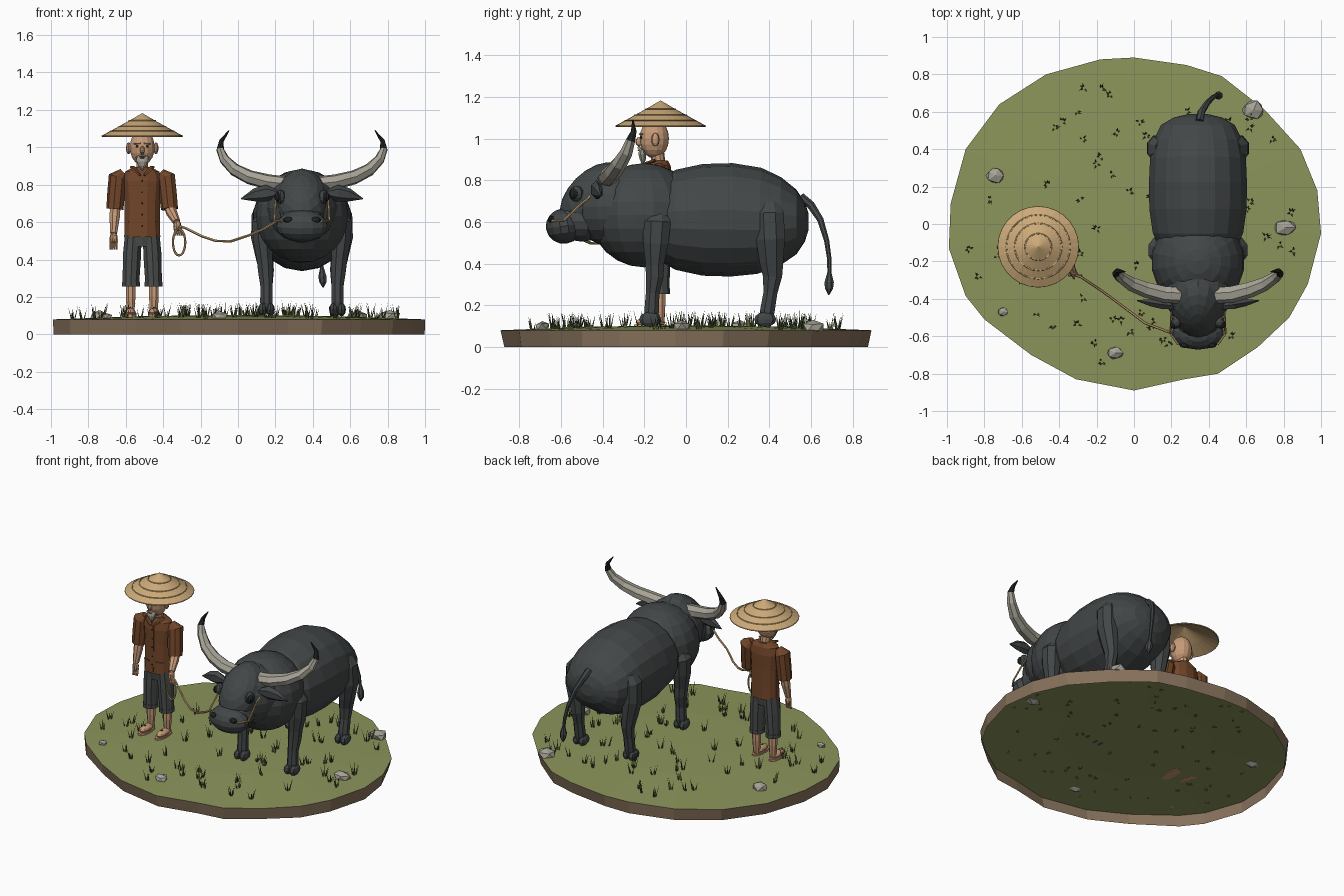
import bpy, bmesh, math, random
from mathutils import Vector, Matrix, Euler

if "Cube" in bpy.data.objects:
    bpy.data.objects.remove(bpy.data.objects["Cube"])

random.seed(4)
COLOURS = {
    "grass": (.26, .30, .105), "blade": (.085, .115, .035), "soil": (.24, .165, .105),
    "hide": (.056, .063, .064), "horn_stone": (.38, .36, .30), "black": (.015, .016, .016),
    "straw": (.60, .40, .19), "shirt": (.165, .06, .022), "skin": (.58, .33, .19),
    "trousers": (.066, .075, .072)}
MATS = {}
for key, c in COLOURS.items():
    MATS[key] = bpy.data.materials.new(key)
    MATS[key].diffuse_color = (*c, 1)


def finish(name, bm, *mats):
    bmesh.ops.recalc_face_normals(bm, faces=bm.faces)
    me = bpy.data.meshes.new(name)
    bm.to_mesh(me)
    bm.free()
    for m in mats:
        me.materials.append(MATS[m])
    ob = bpy.data.objects.new(name, me)
    bpy.context.collection.objects.link(ob)
    return ob


def ball(name, loc, r, mat, rot=(0, 0, 0), segs=12, rings=8):
    bm = bmesh.new()
    m = Matrix.Translation(loc) @ Euler(rot).to_matrix().to_4x4() @ Matrix.Diagonal((*r, 1))
    bmesh.ops.create_uvsphere(bm, u_segments=segs, v_segments=rings, radius=1, matrix=m)
    return finish(name, bm, mat)


def loft(name, rings, mat, sides=8, ref=(1, 0, 0), closed=False, tip=None, tip_from=99):
    """Skin of elliptical rings (x, y, z, radius_a, radius_b) along a path."""
    bm = bmesh.new()
    pts = [Vector(r[:3]) for r in rings]
    n, loops = len(pts), []
    for i, r in enumerate(rings):
        if closed:
            t = pts[(i + 1) % n] - pts[i - 1]
        else:
            t = pts[min(i + 1, n - 1)] - pts[max(i - 1, 0)]
        t.normalize()
        u = Vector(ref)
        u = (u - t * u.dot(t)).normalized()
        v = t.cross(u)
        ra, rb = r[3], r[-1]
        loops.append([bm.verts.new(pts[i] + u * ra * math.cos(a) + v * rb * math.sin(a))
                      for a in [2 * math.pi * (k + .5) / sides for k in range(sides)]])
    for i in range(n if closed else n - 1):
        a, b = loops[i], loops[(i + 1) % n]
        for k in range(sides):
            j = (k + 1) % sides
            f = bm.faces.new((a[k], a[j], b[j], b[k]))
            f.material_index = int(i >= tip_from)
    if not closed:
        bm.faces.new(loops[0])
        bm.faces.new(loops[-1]).material_index = int(tip_from < 99)
    return finish(name, bm, mat, *([tip] if tip else []))


def ground_z(x, y):
    return .103 - .02 * (x * x + (y / .89) ** 2)


# Ground: gently domed turf over a ragged soil rim, open underneath
EDGE = [(0, .89), (.28, .85), (.47, .79), (.70, .61), (.89, .40), (.98, .18), (1, -.05),
        (.93, -.32), (.83, -.5), (.66, -.66), (.45, -.80), (.27, -.83), (0, -.89),
        (-.31, -.83), (-.55, -.70), (-.80, -.51), (-.9, -.385), (-.99, -.13), (-.98, .11),
        (-.9, .40), (-.72, .64), (-.47, .80), (-.18, .88)]
bm = bmesh.new()
top = [bm.verts.new((x, y, .08)) for x, y in EDGE]
mid = [bm.verts.new((x * .5, y * .5, ground_z(x * .5, y * .5))) for x, y in EDGE]
centre = bm.verts.new((0, 0, .103))
for i in range(len(EDGE)):
    bm.faces.new((top[i - 1], top[i], mid[i], mid[i - 1]))
    bm.faces.new((mid[i - 1], mid[i], centre))
finish("turf", bm, "grass")
bm = bmesh.new()
rim = [[bm.verts.new((x * s, y * s, z)) for (x, y), s in zip(EDGE, scales)]
       for z, scales in ((.08, [1] * 23), (0, [random.uniform(.975, 1) for _ in EDGE]))]
for i in range(len(EDGE)):
    bm.faces.new((rim[0][i - 1], rim[0][i], rim[1][i], rim[1][i - 1]))
finish("soil_rim", bm, "soil")

# Grass tufts
bm = bmesh.new()
for _ in range(75):
    a, d = random.uniform(0, 2 * math.pi), .9 * math.sqrt(random.uniform(.04, 1))
    cx, cy = d * math.cos(a), d * .89 * math.sin(a)
    for _ in range(5):
        b, h = random.uniform(0, 2 * math.pi), random.uniform(.035, .085)
        out = Vector((math.cos(b), math.sin(b), 0))
        side = Vector((-out.y, out.x, 0)) * .005
        root = Vector((cx, cy, ground_z(cx, cy) - .005)) + out * .008
        base = [bm.verts.new(root + p) for p in (side, -side, out * .005)]
        end = bm.verts.new(root + out * h * .3 + Vector((0, 0, h)))
        for k in range(3):
            bm.faces.new((base[k - 1], base[k], end))
finish("grass_tufts", bm, "blade")

# Stones
for x, y, r in ((-.74, .26, .052), (.64, .61, .062), (.81, -.02, .056), (-.70, -.47, .03), (-.10, -.69, .042)):
    bm = bmesh.new()
    bmesh.ops.create_icosphere(bm, subdivisions=1, radius=r)
    for v in bm.verts:
        v.co *= random.uniform(.85, 1.15)
        v.co = Vector((v.co.x * 1.05, v.co.y * .85, v.co.z * .6)) + Vector((x, y, ground_z(x, y) + .008))
    bmesh.ops.convex_hull(bm, input=bm.verts)
    finish("stone", bm, "horn_stone")

# Buffalo body
CX = .342
loft("barrel", [(CX, y, z, a, b) for y, z, a, b in (
    (-.14, .61, .20, .19), (-.05, .61, .245, .24), (.08, .61, .264, .268), (.22, .61, .266, .272),
    (.35, .605, .26, .255), (.45, .60, .24, .215), (.53, .60, .20, .155), (.57, .60, .13, .095),
    (.588, .60, .05, .04))], "hide", 18)
ball("shoulders", (CX, -.2, .632), (.25, .26, .25), "hide", segs=18, rings=12)
ball("neck", (CX, -.35, .675), (.19, .2, .195), "hide", segs=16, rings=10)
ball("skull", (CX, -.44, .72), (.14, .2, .125), "hide", (math.radians(45), 0, 0), 14, 10)
ball("jaw", (CX, -.50, .605), (.125, .13, .1), "hide", segs=14)
ball("muzzle", (CX, -.585, .58), (.14, .088, .085), "hide", (.15, 0, 0), 14, 8)

for s in (-1, 1):
    def X(d):
        return CX + s * d
    # Head details
    ball("nostril", (X(.073), -.645, .612), (.028, .018, .016), "black", segs=8, rings=6)
    ball("eye_socket", (X(.115), -.525, .735), (.028, .035, .038), "hide", segs=8, rings=6)
    ball("eye", (X(.128), -.538, .735), (.021, .024, .026), "black", segs=8, rings=6)
    loft("ear", [(X(.12), -.44, .755, .02, .012), (X(.19), -.43, .755, .028, .045),
                 (X(.25), -.42, .745, .022, .036), (X(.325), -.41, .725, .003, .003)], "hide", 6, (0, 1, 0))
    loft("horn", [(X(d), y, z, r, r * .9) for d, y, z, r in (
        (.09, -.38, .805, .046), (.18, -.375, .815, .046), (.28, -.35, .84, .043), (.36, -.32, .88, .038),
        (.415, -.285, .935, .031), (.438, -.265, .99, .023), (.43, -.25, 1.035, .014),
        (.39, -.255, 1.09, .003))], "horn_stone", 7, (0, 1, 0), tip="black", tip_from=5)
    loft("cheek_rope", [(X(.105), -.645, .605, .006), (X(.147), -.585, .608, .006),
                        (X(.143), -.51, .68, .006), (X(.14), -.43, .745, .006)], "straw", 6, (0, 0, 1))
    # Front and hind legs
    loft("front_leg", [(X(d), y, z, a, b) for d, y, z, a, b in (
        (.20, -.14, .64, .03, .05), (.215, -.14, .60, .055, .072), (.21, -.145, .50, .055, .066),
        (.20, -.15, .40, .045, .048), (.195, -.15, .34, .043, .046), (.19, -.16, .26, .035, .035),
        (.19, -.165, .17, .036, .038), (.19, -.168, .13, .03, .03))], "hide", 8)
    loft("hind_leg", [(X(d), y, z, a, b) for d, y, z, a, b in (
        (.20, .40, .69, .03, .05), (.215, .40, .64, .058, .075), (.215, .405, .52, .062, .075),
        (.20, .41, .41, .05, .062), (.19, .415, .34, .043, .05), (.19, .405, .26, .035, .036),
        (.19, .39, .17, .036, .038), (.19, .387, .13, .03, .03))], "hide", 8)
    for y in (-.172, .38):
        for k in (-.021, .021):
            ball("hoof", (X(.19) + k, y, .132), (.024, .053, .036), "hide", segs=8, rings=6)

loft("tail", [(.35, .55, .72, .022), (.36, .60, .68, .02), (.39, .645, .61, .016), (.42, .675, .51, .013),
              (.44, .688, .42, .011), (.45, .688, .34, .01)], "hide", 7)
loft("tail_tuft", [(.449, .688, .365, .008), (.452, .687, .31, .023), (.455, .686, .28, .02),
                   (.455, .685, .25, .003)], "hide", 7)

# Lead rope and hanging coil
loft("lead_rope", [(-.325, -.27, .58, .007), (-.28, -.285, .568, .007), (-.19, -.345, .523, .007),
                   (-.12, -.395, .50, .007), (-.04, -.455, .497, .007), (.06, -.53, .53, .007),
                   (.14, -.56, .565, .007), (.205, -.585, .605, .007)], "straw", 6, (0, 0, 1))
loft("rope_coil", [(-.315 + .033 * math.cos(a), -.275, .492 + .07 * math.sin(a), .006)
                   for a in [i * math.pi / 10 for i in range(20)]], "straw", 6, (0, 1, 0), closed=True)

# Farmer torso and shirt details
FX, FY = -.512, -.13
loft("shirt_body", [(FX, FY, z, a, b) for z, a, b in (
    (.52, .10, .07), (.60, .097, .068), (.72, .098, .066), (.82, .108, .066), (.87, .095, .058),
    (.895, .045, .045))], "shirt", 12)
loft("shirt_placket", [(FX, FY - .066, .53, .010, .006), (FX, FY - .064, .84, .010, .006)], "shirt", 4)
for i in range(5):
    ball("button", (FX, FY - .072, .58 + i * .06), (.005, .003, .005), "black", segs=6, rings=4)
loft("neck_skin", [(FX, FY, .87, .033), (FX, FY - .01, .95, .033)], "skin", 10)
loft("hips", [(FX, FY, .47, .07, .055), (FX, FY, .54, .095, .065)], "trousers", 10)


def arm(shoulder, elbow, wrist, reach):
    a, b, c, d = Vector(shoulder), Vector(elbow), Vector(wrist), Vector(reach)
    top_in = a + Vector((.03 if a.x < FX else -.03, 0, .028))
    loft("sleeve", [(*top_in, .022), (*a, .05), (*a.lerp(b, .5), .049), (*b, .047)], "shirt", 9)
    loft("forearm", [(*b.lerp(a, .1), .03), (*b.lerp(c, .3), .03), (*c, .02)], "skin", 8)
    ball("palm", c + d * .3, (.022, .02, .032), "skin", segs=8, rings=6)
    for k in range(4):
        o = c + Vector((-.016 + k * .011, 0, 0))
        loft("finger", [(*(o + d * .4), .007), (*(o + d), .005)], "skin", 5)
    loft("thumb", [(*(c + Vector((0, -.015, 0))), .008), (*(c + d * .6 + Vector((0, -.025, 0))), .006)], "skin", 5)


arm((-.643, FY, .84), (-.657, FY - .005, .67), (-.665, FY - .03, .54), (0, -.01, -.085))
arm((-.383, FY, .84), (-.365, FY - .03, .67), (-.328, -.255, .60), (.012, -.02, -.07))

# Head, face and legs, both sides
HY = FY - .022
ball("head", (FX, HY, 1.0), (.068, .07, .095), "skin", segs=14, rings=10)
ball("nose", (FX, HY - .073, .985), (.013, .018, .022), "skin", segs=8, rings=6)
loft("beard", [(FX, HY - .058, .95, .034, .016), (FX, HY - .058, .925, .032, .02),
               (FX, HY - .055, .90, .02, .016), (FX, HY - .055, .875, .004, .004)], "horn_stone", 8)
ball("mouth", (FX, HY - .075, .944), (.014, .005, .004), "shirt", segs=8, rings=6)
for s in (-1, 1):
    def P(d):
        return FX + s * d
    ball("ear_lobe", (P(.073), HY + .005, .995), (.014, .02, .032), "skin", segs=8, rings=6)
    ball("farmer_eye", (P(.026), HY - .062, 1.005), (.009, .006, .007), "black", segs=8, rings=6)
    loft("brow", [(P(.01), HY - .069, 1.022, .005), (P(.045), HY - .057, 1.02, .004)], "horn_stone", 5, (0, 0, 1))
    loft("moustache", [(P(0), HY - .074, .957, .008), (P(.035), HY - .058, .945, .004)],
         "horn_stone", 5, (0, 0, 1))
    loft("collar", [(P(.052), FY - .02, .895, .008, .016), (P(.042), FY - .055, .882, .008, .02),
                    (P(.012), FY - .07, .85, .005, .012)], "shirt", 5, (0, 0, 1))
    loft("pocket_hem", [(P(.025), FY - .068, .6, .004), (P(.075), FY - .05, .6, .004)], "shirt", 4, (0, 0, 1))
    loft("trouser_leg", [(P(.048), FY, .53, .047, .058), (P(.055), FY, .42, .051, .056),
                         (P(.06), FY, .29, .047, .05), (P(.06), FY, .255, .047, .05)], "trousers", 10)
    loft("trouser_cuff", [(P(.06), FY, .255, .05, .053), (P(.06), FY, .28, .05, .053)], "trousers", 10)
    loft("shin", [(P(.062), FY + .005, .28, .028), (P(.062), FY + .005, .2, .028),
                  (P(.062), FY + .005, .11, .021)], "skin", 8)
    ball("foot", (P(.064), FY - .04, .118), (.03, .072, .024), "skin", segs=10, rings=6)
    loft("sandal_sole", [(P(.064), FY - .04, .094, .034, .082), (P(.064), FY - .04, .108, .034, .082)],
         "skin", 12)
    loft("sandal_strap", [(P(.094), FY - .055, .108, .006), (P(.064), FY - .06, .143, .006),
                          (P(.034), FY - .055, .108, .006)], "shirt", 5, (0, 1, 0))

# Conical hat with raised woven rings
HAT = (FX, -.122)
bm = bmesh.new()
profile = [(.0, 1.183), (.07, 1.142), (.125, 1.112), (.17, 1.087), (.215, 1.063), (.213, 1.056), (.12, 1.098), (0, 1.16)]
vs = [bm.verts.new((r + HAT[0], HAT[1], z)) for r, z in profile]
es = [bm.edges.new(p) for p in zip(vs, vs[1:])]
bmesh.ops.spin(bm, geom=vs + es, cent=(*HAT, 0), axis=(0, 0, 1), angle=2 * math.pi, steps=28)
bmesh.ops.remove_doubles(bm, verts=bm.verts, dist=.0005)
finish("hat_cone", bm, "straw")
for r, z in ((.07, 1.142), (.125, 1.112), (.17, 1.087), (.214, 1.06)):
    loft("hat_ring", [(HAT[0] + r * math.cos(a), HAT[1] + r * math.sin(a), z, .004)
                      for a in [i * math.pi / 14 for i in range(28)]], "straw", 5, (0, 0, 1), closed=True)

for m in bpy.data.materials:
    if m.users and not m.is_grease_pencil:
        m.use_nodes = True
        m.node_tree.nodes["Principled BSDF"].inputs["Base Color"].default_value = m.diffuse_color
